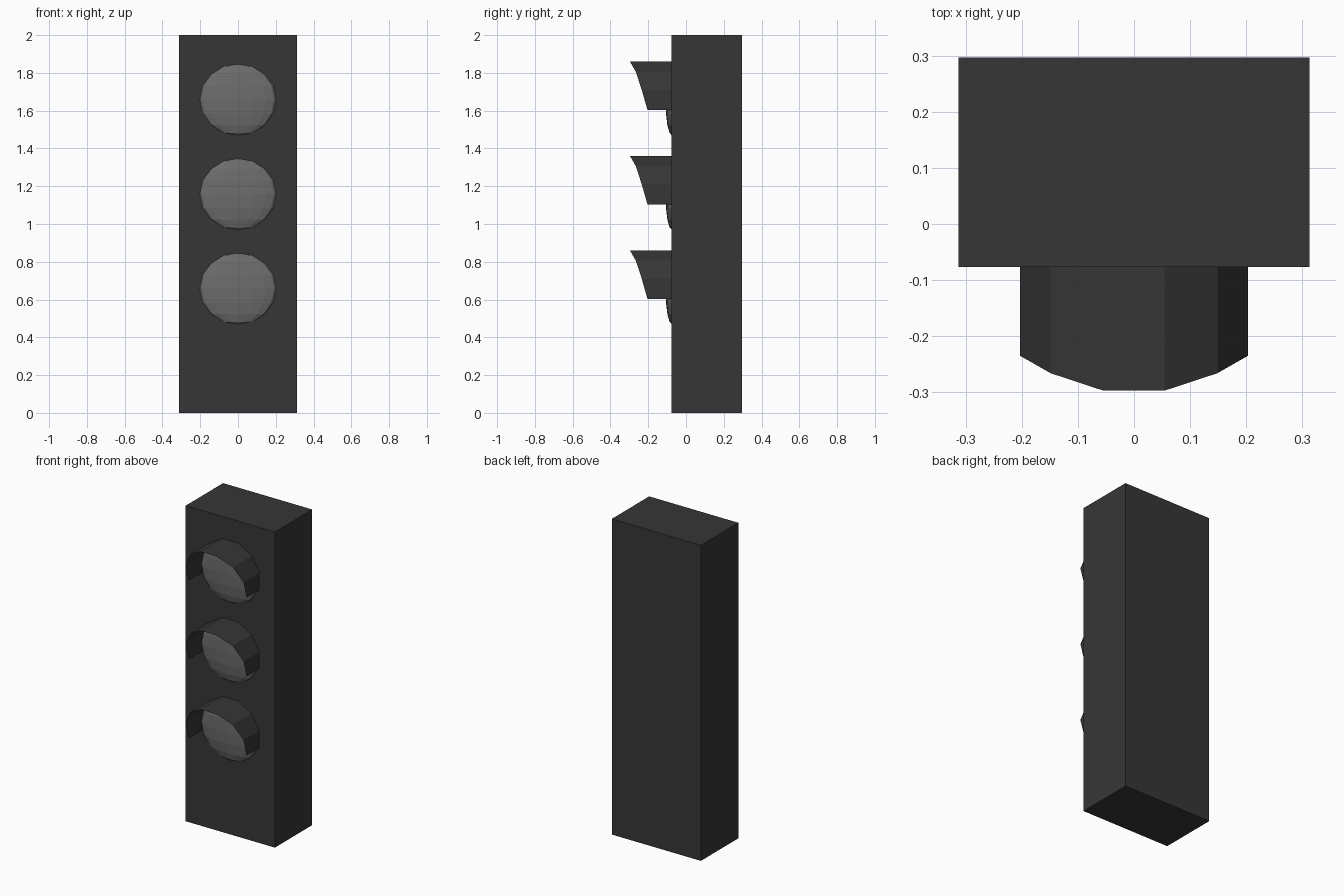
import bpy, bmesh, math
from mathutils import Matrix, Vector

if "Cube" in bpy.data.objects:
    bpy.data.objects.remove(bpy.data.objects["Cube"])

FRONT, BACK = -0.077, 0.297


def material(name, value):
    m = bpy.data.materials.new(name)
    m.diffuse_color = (value, value, value, 1)
    m.use_nodes = True
    m.node_tree.nodes["Principled BSDF"].inputs["Base Color"].default_value = m.diffuse_color
    return m


def add_object(name, bm, mat):
    mesh = bpy.data.meshes.new(name)
    bm.to_mesh(mesh)
    bm.free()
    mesh.materials.append(mat)
    obj = bpy.data.objects.new(name, mesh)
    bpy.context.collection.objects.link(obj)
    return obj


black = material("dark grey housing", 0.037)
grey = material("grey lens", 0.15)

# Rectangular housing
bm = bmesh.new()
bmesh.ops.create_cube(bm, size=1, matrix=Matrix.Translation((0, (FRONT + BACK) / 2, 1))
                      @ Matrix.Diagonal((0.625, BACK - FRONT, 2, 1)))
add_object("housing", bm, black)


# Thin open hood: part of a 12-sided tube, shorter towards the bottom
def visor(name, z):
    bm = bmesh.new()
    rows = []
    for deg in range(-105, 106, 30):
        a = math.radians(deg)
        x, h = 0.21 * math.sin(a), z + 0.21 * math.cos(a)
        lip = -0.297 + 0.031 * (abs(deg) - 15) / 30
        rows.append((bm.verts.new((x, FRONT, h)), bm.verts.new((x, lip, h))))
    for a, b in zip(rows, rows[1:]):
        bm.faces.new((a[0], a[1], b[1], b[0]))
    add_object(name, bm, black)


# Shallow faceted dome: flattened sphere trimmed at the housing face
def lens(name, z):
    bm = bmesh.new()
    bmesh.ops.create_uvsphere(bm, u_segments=16, v_segments=8, radius=1,
                              matrix=Matrix.Translation((0, FRONT + 0.003, z))
                              @ Matrix.Diagonal((0.206, 0.035, 0.19, 1)))
    bmesh.ops.bisect_plane(bm, geom=bm.verts[:] + bm.edges[:] + bm.faces[:],
                           plane_co=Vector((0, FRONT, 0)), plane_no=Vector((0, 1, 0)),
                           clear_outer=True)
    add_object(name, bm, grey)


for label, z in (("upper", 1.658), ("middle", 1.158), ("lower", 0.658)):
    visor(label + "_visor", z)
    lens(label + "_lens", z)
